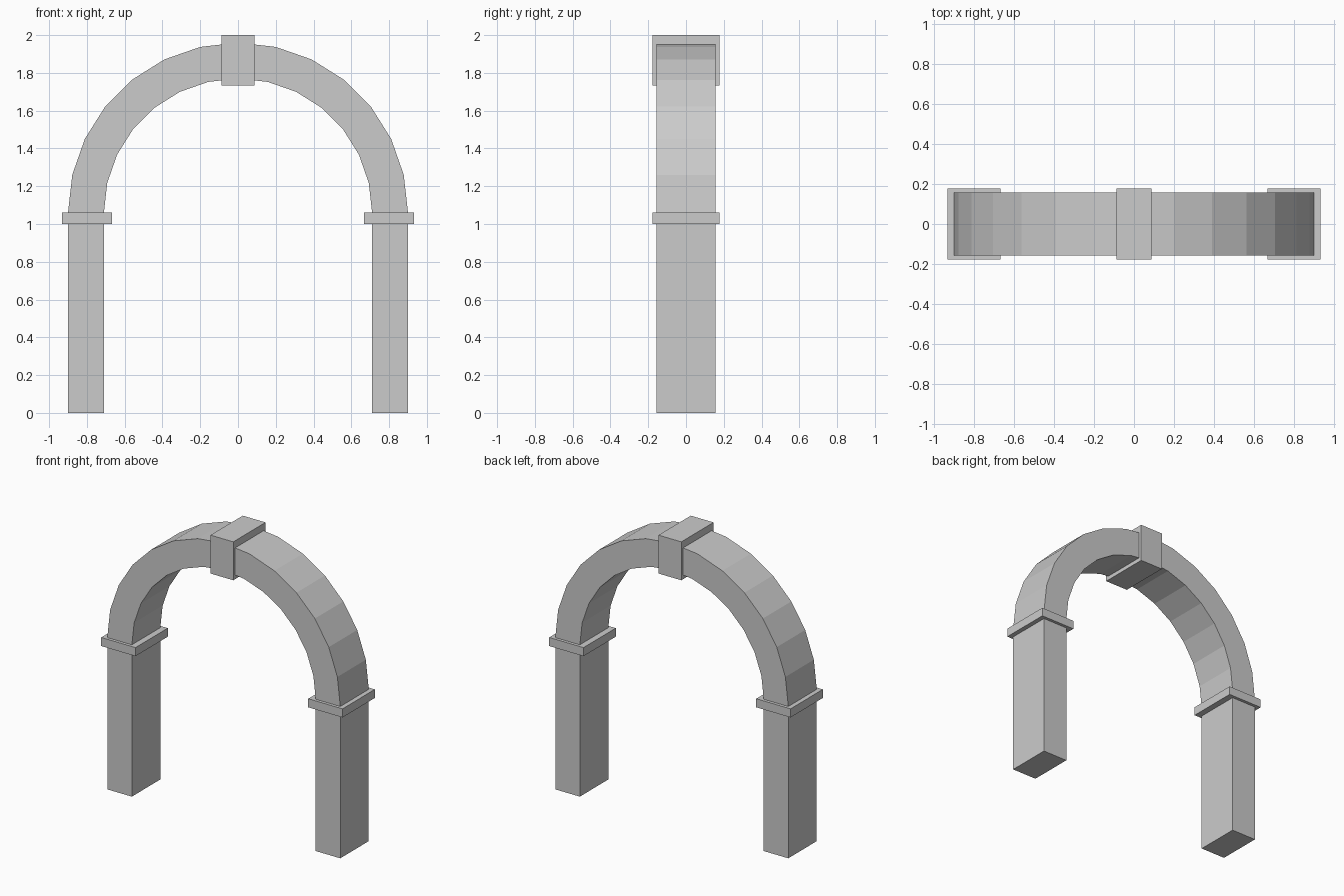
import bpy, bmesh
from math import cos, sin, pi

cube = bpy.data.objects.get("Cube")
if cube:
    bpy.data.objects.remove(cube, do_unlink=True)

stone = bpy.data.materials.new("grey_stone")
stone.use_nodes = True
color = (0.6, 0.6, 0.6, 1)
stone.diffuse_color = color
stone.node_tree.nodes["Principled BSDF"].inputs["Base Color"].default_value = color

INNER, OUTER = 0.71, 0.90      # radii of the arch and faces of the pillars
DEPTH, TRIM_DEPTH = 0.157, 0.178   # half depths of the body and the trim
SPRING, SEGMENTS = 1.06, 14


def finish(name, bm):
    bmesh.ops.recalc_face_normals(bm, faces=bm.faces)
    mesh = bpy.data.meshes.new(name)
    bm.to_mesh(mesh)
    bm.free()
    mesh.materials.append(stone)
    obj = bpy.data.objects.new(name, mesh)
    bpy.context.collection.objects.link(obj)


def block(name, x0, x1, half_depth, z0, z1):
    bm = bmesh.new()
    bmesh.ops.create_cube(bm, size=1)
    bmesh.ops.scale(bm, vec=(x1 - x0, 2 * half_depth, z1 - z0), verts=bm.verts)
    bmesh.ops.translate(bm, vec=((x0 + x1) / 2, 0, (z0 + z1) / 2), verts=bm.verts)
    finish(name, bm)


# Pillars with flat capitals
for side, s in (("left", 1), ("right", -1)):
    a, b = sorted((s * INNER, s * OUTER))
    block(side + "_pillar", a, b, DEPTH, 0, 1.0)
    a, b = sorted((s * 0.667, s * 0.932))
    block(side + "_capital", a, b, TRIM_DEPTH, 1.0, SPRING)

# Faceted half-ring: a rectangular section swept around the span
bm = bmesh.new()
section = ((INNER, -DEPTH), (OUTER, -DEPTH), (OUTER, DEPTH), (INNER, DEPTH))
rings = []
for i in range(SEGMENTS + 1):
    t = pi * i / SEGMENTS
    rings.append([bm.verts.new((r * cos(t), y, SPRING + r * sin(t))) for r, y in section])
for p, q in zip(rings, rings[1:]):
    for k in range(4):
        n = (k + 1) % 4
        bm.faces.new((p[k], p[n], q[n], q[k]))
bm.faces.new(rings[0])
bm.faces.new(rings[-1])
finish("arch_ring", bm)

# Keystone at the crown
block("keystone", -0.088, 0.088, TRIM_DEPTH, 1.732, 2.0)
